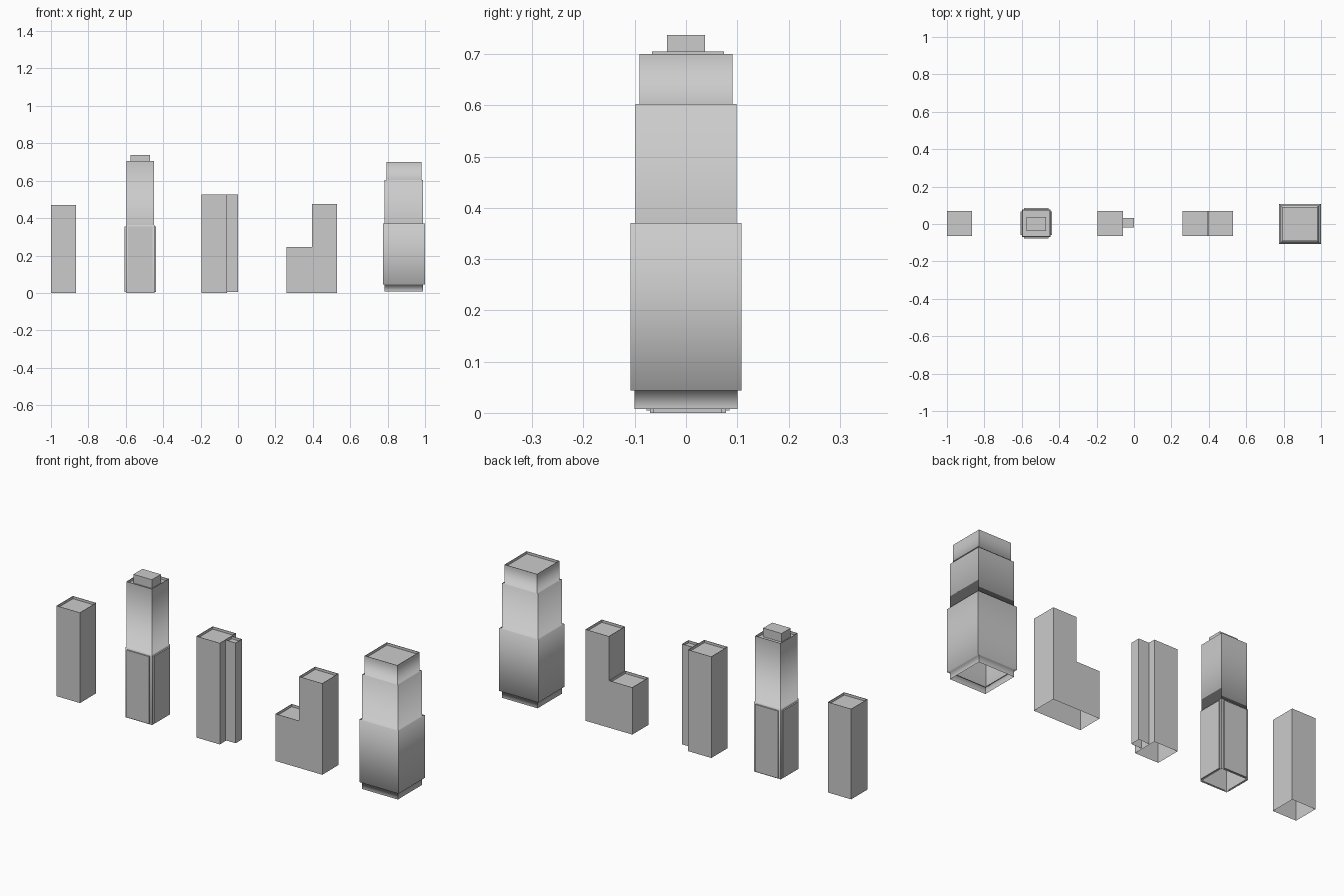
import bpy
import bmesh
from mathutils import Vector

cube = bpy.data.objects.get("Cube")
if cube:
    bpy.data.objects.remove(cube, do_unlink=True)

grey = bpy.data.materials.new("concrete grey")
grey.use_nodes = True
colour = (0.6, 0.6, 0.6, 1)
grey.diffuse_color = colour
grey.node_tree.nodes["Principled BSDF"].inputs["Base Color"].default_value = colour

RIM = 0.002


def finish(name, bm):
    mesh = bpy.data.meshes.new(name)
    bm.to_mesh(mesh)
    bm.free()
    mesh.materials.append(grey)
    obj = bpy.data.objects.new(name, mesh)
    bpy.context.collection.objects.link(obj)
    return obj


def tower(name, cx, cy, rings, depth=0.013, drop=None):
    """Stack of rectangular rings (half x, half y, z), open below, with a sunken roof."""
    hx, hy, top = rings[-1]
    rings = list(rings)
    if depth:
        rings += [(hx - RIM, hy - RIM, top), (hx - RIM, hy - RIM, top - depth)]
    bm = bmesh.new()
    loops = [[bm.verts.new((cx + sx * x, cy + sy * y, z))
              for sx, sy in ((-1, -1), (1, -1), (1, 1), (-1, 1))]
             for x, y, z in rings]
    for low, high in zip(loops, loops[1:]):
        for i in range(4):
            j = (i + 1) % 4
            bm.faces.new((low[i], low[j], high[j], high[i]))
    bm.faces.new(loops[-1])
    # soft shading only along the ledges, crisp corners and rim
    ledges = {z for _, _, z in rings[1:-1] if z < top - depth - RIM}
    for f in bm.faces:
        f.smooth = True
    for e in bm.edges:
        d = e.verts[1].co - e.verts[0].co
        straight = sum(abs(c) > 1e-5 for c in d) == 1 and abs(d.z) < 1e-5
        on_ledge = any(abs(e.verts[0].co.z - z) < 1e-5 for z in ledges)
        e.smooth = straight and on_ledge
    # remove walls hidden where two blocks join
    if drop:
        hidden = [f for f in bm.faces if drop(f.calc_center_median())]
        bmesh.ops.delete(bm, geom=hidden, context='FACES')
    return finish(name, bm)


def box(name, centre, size):
    bm = bmesh.new()
    bmesh.ops.create_cube(bm, size=1)
    bmesh.ops.scale(bm, vec=Vector(size), verts=bm.verts)
    bmesh.ops.translate(bm, vec=Vector(centre), verts=bm.verts)
    return finish(name, bm)


def block(name, x0, x1, cy, hy, heights, drop=None):
    hx = (x1 - x0) / 2
    return tower(name, (x0 + x1) / 2, cy, [(hx, hy, z) for z in heights], drop=drop)


CY, HALF = 0.003, 0.067

# Plain block
block("plain_block", -1, -0.865, CY, HALF, (0, 0.47))

# Panelled tower: core, shaft, roof cap and a raised panel on every side
px, py = -0.523, 0.004
tower("panelled_tower", px, py, [
    (0.077, 0.074, 0), (0.077, 0.074, 0.363),
    (0.0735, 0.07, 0.363), (0.0735, 0.07, 0.705)])
box("tower_roof_cap", (px, 0, 0.714), (0.106, 0.074, 0.046))
for side, s in (("right", -1), ("left", 1)):
    box(side + "_panel", (px + s * 0.079, py, 0.18), (0.01, 0.128, 0.35))
for side, s in (("front", -1), ("back", 1)):
    box(side + "_panel", (px, py + s * 0.076, 0.18), (0.13, 0.01, 0.35))

# Block with a narrow fin
block("finned_block", -0.195, -0.06, CY, HALF, (0, 0.527))
block("side_fin", -0.06, 0, 0.007, 0.026, (0.005, 0.527),
      drop=lambda c: abs(c.x + 0.06) < 1e-4)

# Stepped block: tall part and low part share an open joint
joint, step = 0.395, 0.245
block("stepped_block_tall", joint, 0.53, CY, HALF, (0, step, 0.475),
      drop=lambda c: abs(c.x - joint) < 1e-4 and c.z < step)
block("stepped_block_low", 0.26, joint, CY, HALF, (0, step),
      drop=lambda c: abs(c.x - joint) < 1e-4)

# Setback tower: foot, body, middle and crown
sections = [(0.103, 0.1, 0.008, 0.044), (0.113, 0.108, 0.044, 0.37),
            (0.103, 0.099, 0.37, 0.603), (0.094, 0.091, 0.603, 0.70)]
tower("setback_tower", 0.887, 0, [(hx, hy, z) for hx, hy, a, b in sections for z in (a, b)])
